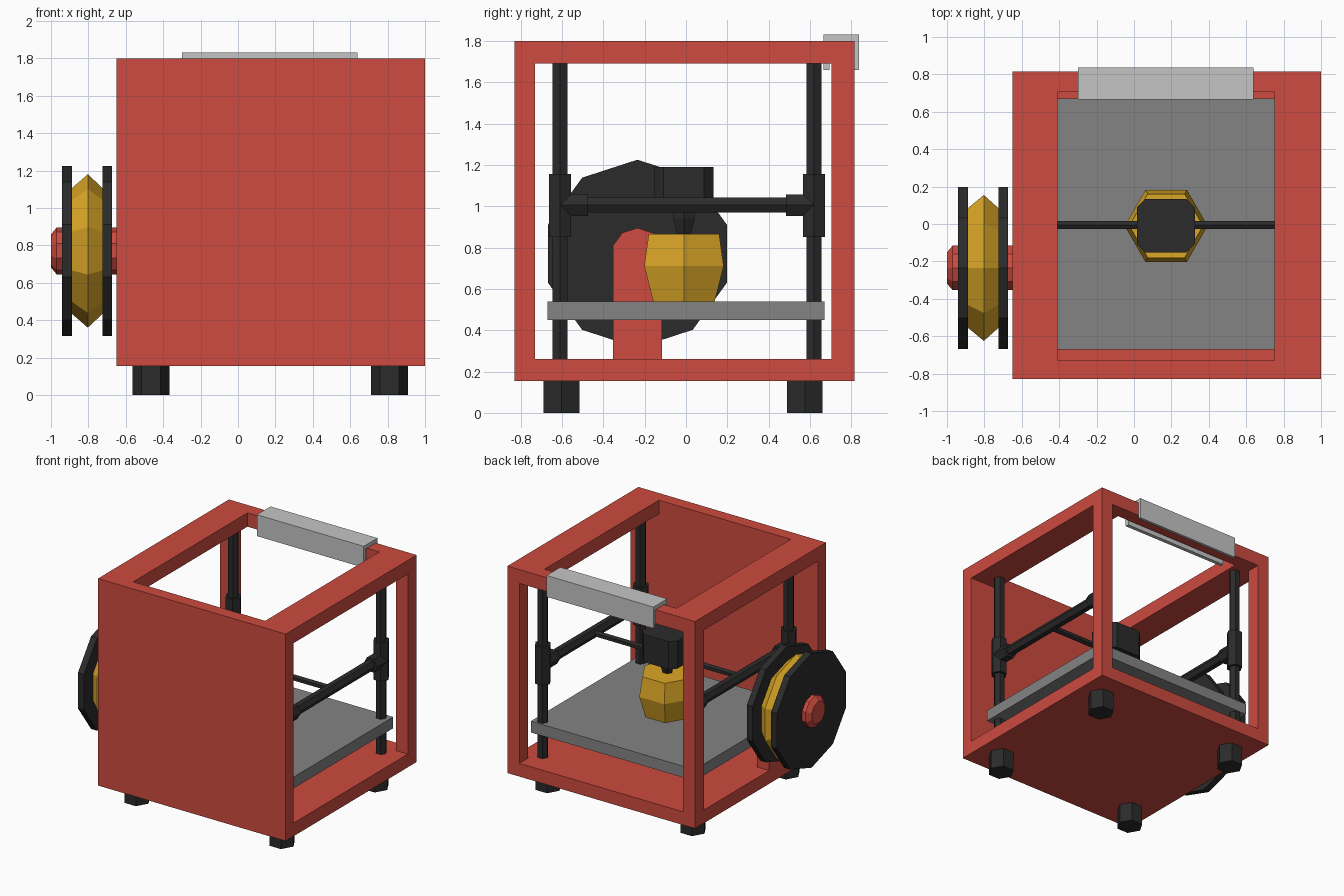
import bpy, bmesh, math
from mathutils import Vector

if "Cube" in bpy.data.objects:
    bpy.data.objects.remove(bpy.data.objects["Cube"])


def material(name, col):
    m = bpy.data.materials.new(name)
    m.diffuse_color = (*col, 1)
    m.use_nodes = True
    m.node_tree.nodes["Principled BSDF"].inputs["Base Color"].default_value = m.diffuse_color
    return m


RED = material("red", (0.61, 0.07, 0.05))
BLACK = material("black", (0.024, 0.024, 0.024))
YELLOW = material("yellow", (0.72, 0.39, 0.02))
GREY = material("mid grey", (0.23, 0.23, 0.23))
LIGHT = material("light grey", (0.56, 0.56, 0.56))


def place(axis, a, u, v):
    """Point at position a along the axis, with u, v in the other two axes."""
    return Vector({"x": (a, u, v), "y": (u, a, v), "z": (u, v, a)}[axis])


def loft(name, mat, axis, rings):
    """Join rings [(position, [(u, v), ...]), ...] along an axis, capping both ends."""
    bm = bmesh.new()
    loops = [[bm.verts.new(place(axis, a, u, v)) for u, v in pts] for a, pts in rings]
    n = len(loops[0])
    for lo, hi in zip(loops, loops[1:]):
        for i in range(n):
            j = (i + 1) % n
            bm.faces.new((lo[i], lo[j], hi[j], hi[i]))
    bm.faces.new(loops[0])
    bm.faces.new(loops[-1])
    bmesh.ops.recalc_face_normals(bm, faces=bm.faces)
    me = bpy.data.meshes.new(name)
    bm.to_mesh(me)
    bm.free()
    me.materials.append(mat)
    ob = bpy.data.objects.new(name, me)
    bpy.context.collection.objects.link(ob)
    return ob


def prism(name, mat, axis, a0, a1, pts):
    return loft(name, mat, axis, [(a0, pts), (a1, pts)])


def box(name, mat, x, y, z):
    return prism(name, mat, "z", z[0], z[1],
                 [(x[0], y[0]), (x[1], y[0]), (x[1], y[1]), (x[0], y[1])])


def ngon(cu, cv, r, sides, phase=0.0):
    return [(cu + r * math.sin(phase + 2 * math.pi * i / sides),
             cv + r * math.cos(phase + 2 * math.pi * i / sides)) for i in range(sides)]


def turned(name, mat, axis, cu, cv, sides, profile, phase=0.0):
    return loft(name, mat, axis, [(a, ngon(cu, cv, r, sides, phase)) for a, r in profile])


Q = math.pi / 2
X0, X1, Y0, Y1, Z0, Z1 = -0.65, 1.0, -0.83, 0.815, 0.155, 1.80
ZF, ZT = 0.26, 1.69          # floor top, underside of the top frame
YF, YB = -0.73, 0.705        # inside of the front wall and back posts

# Case: floor, solid front wall, back posts, top frame
box("floor", RED, (X0, X1), (YF, Y1), (Z0, ZF))
box("front_wall", RED, (X0, X1), (Y0, YF), (Z0, Z1))
for side, xa, xb in (("left", X0, X0 + 0.105), ("right", X1 - 0.105, X1)):
    box(side + "_back_post", RED, (xa, xb), (YB, Y1), (ZF, ZT))
box("left_top_rail", RED, (X0, -0.41), (YF, Y1), (ZT, Z1))
box("right_top_rail", RED, (0.75, X1), (YF, Y1), (ZT, Z1))
box("back_top_rail", RED, (-0.41, 0.75), (YB, Y1), (ZT, Z1))

# Feet
for x in (-0.465, 0.81):
    for y in (-0.603, 0.575):
        turned("foot", BLACK, "z", x, y, 6, [(0, 0.1), (Z0, 0.1)], Q)

# Print bed
box("print_bed", GREY, (-0.545, 0.895), (-0.67, 0.67), (0.45, 0.54))

# Vertical rods, sliders, and the cross rods with end collars
for x in (-0.475, 0.825):
    for y, s in ((-0.61, 1), (0.62, -1)):
        turned("vertical_rod", BLACK, "z", x, y, 6, [(ZF, 0.042), (ZT, 0.042)], Q)
        turned("slider", BLACK, "z", x, y, 6, [(0.85, 0.062), (1.155, 0.062)], Q)
        turned("collar", BLACK, "y", x, 1.005, 6,
               [(y, 0.061), (y + s * 0.135, 0.061)], Q)
    turned("side_rod", BLACK, "y", x, 1.005, 6, [(-0.5, 0.042), (0.5, 0.042)], Q)
turned("gantry_rod", BLACK, "x", -0.005, 1.005, 6, [(-0.475, 0.025), (0.825, 0.025)])

# Print head with clipped corners, and nozzle
hx, hy, c = 0.155, 0.143, 0.045
corners = [(-hx + c, -hy), (hx - c, -hy), (hx, -hy + c), (hx, hy - c),
           (hx - c, hy), (-hx + c, hy), (-hx, hy - c), (-hx, -hy + c)]
prism("print_head", BLACK, "z", 0.97, 1.19, [(0.17 + u, -0.01 + v) for u, v in corners])
turned("nozzle", BLACK, "z", 0.17, -0.01, 6,
       [(0.868, 0.038), (0.94, 0.06), (0.97, 0.06)], Q)

# Printed piece on the bed
turned("printed_piece", YELLOW, "z", 0.172, -0.01, 6,
       [(0.54, 0.172), (0.71, 0.222), (0.865, 0.197)], Q)

# Spool arm (round-topped plate), axle, spool flanges and filament
SY, SZ = -0.235, 0.77
arm = [p for p in ngon(SY, SZ, 0.125, 10, math.radians(-72)) if p[1] > SZ]
arm = arm + [(arm[-1][0], ZF), (arm[0][0], ZF)]
prism("spool_arm", RED, "x", X0, X0 + 0.105, arm)
turned("spool_axle", RED, "x", SY, SZ, 10, [(X0, 0.125), (-0.97, 0.125), (-1.0, 0.088)])
for a, b in ((-0.94, -0.887), (-0.725, -0.675)):
    turned("spool_flange", BLACK, "x", SY, SZ, 10, [(a, 0.455), (b, 0.455)])
turned("filament", YELLOW, "x", SY, SZ, 10, [(-0.887, 0.337), (-0.803, 0.41), (-0.725, 0.337)])

# Handle: inverted channel clipped over the back top rail
prism("handle", LIGHT, "x", -0.30, 0.64,
      [(0.665, 1.66), (0.665, 1.83), (0.837, 1.83), (0.837, 1.66),
       (0.815, 1.66), (0.815, 1.80), (0.695, 1.80), (0.695, 1.66)])
